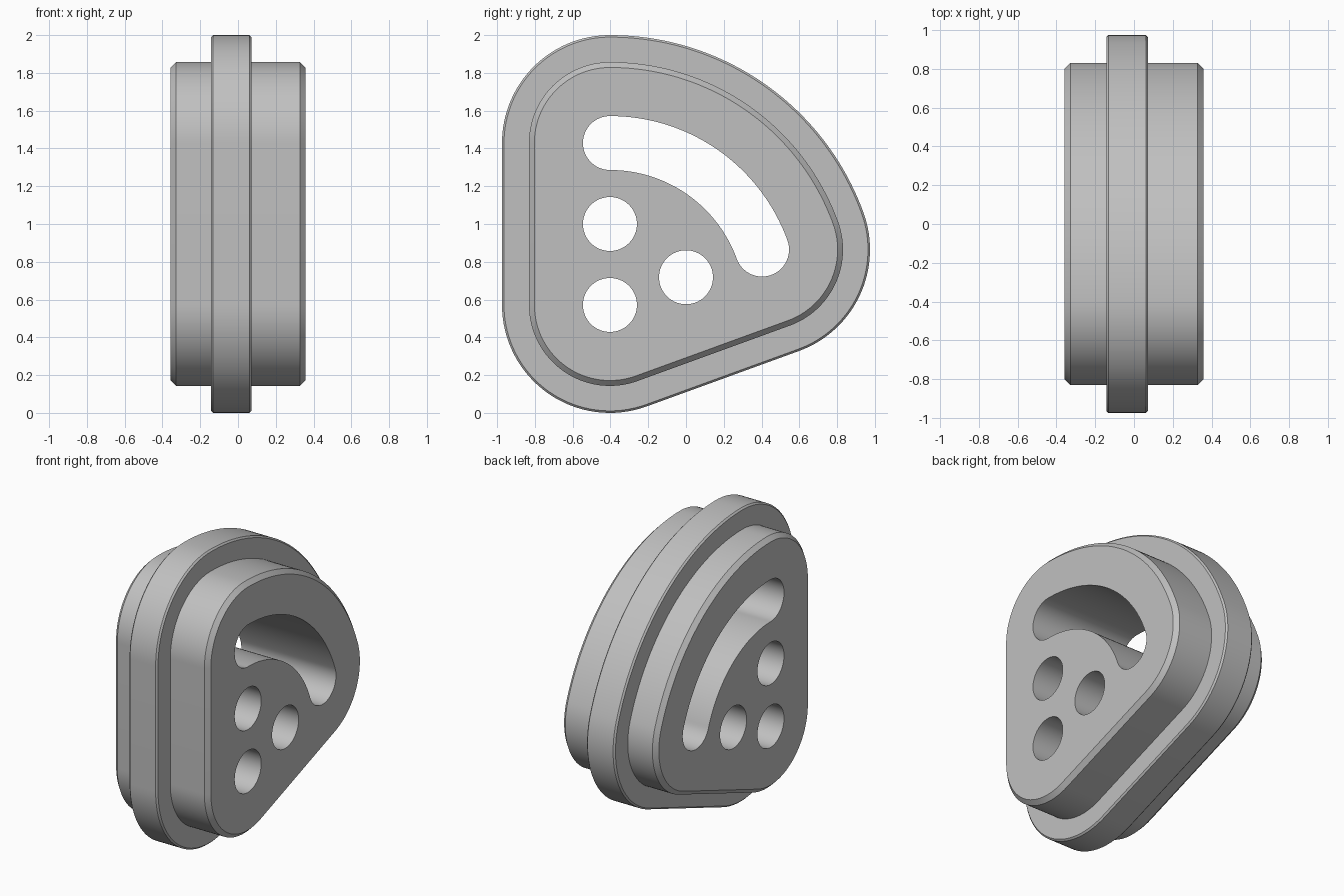
import bpy
import bmesh
from math import cos, sin, radians
from mathutils import Vector

cube = bpy.data.objects.get("Cube")
if cube:
    bpy.data.objects.remove(cube, do_unlink=True)

U = 1 / 7            # module of the part
TILT = 20            # slope of the lower edge, degrees
STEPS = 32


def polar(center, radius, angle):
    a = radians(angle)
    return center + Vector((cos(a), sin(a))) * radius


def arc(center, radius, start, end, steps=STEPS):
    return [polar(center, radius, start + (end - start) * i / steps)
            for i in range(steps + 1)]


# Centres in the (y, z) plane: pivot corner, top corner, side corner
pivot = Vector((-3 * U * cos(radians(TILT)), 4 * U))
top = polar(pivot, 6 * U, 90)
side = polar(pivot, 6 * U, TILT)


def outline(r):
    """Rounded sector outline at distance r around the corner centres."""
    return (arc(pivot, r, 180, 270 + TILT)
            + arc(side, r, TILT - 90, TILT)[:-1]
            + arc(pivot, 6 * U + r, TILT, 90, 2 * STEPS)
            + arc(top, r, 90, 180)[1:])


def circle(center):
    return arc(center, U, 0, 360, 2 * STEPS)[:-1]


# Curved slot and three round holes
slot = (arc(pivot, 7 * U, TILT, 90, 2 * STEPS)
        + arc(top, U, 90, 270)[1:]
        + arc(pivot, 5 * U, 90, TILT, 2 * STEPS)[1:]
        + arc(side, U, TILT + 180, TILT + 360)[1:-1])
holes = [slot, circle(pivot), circle(polar(pivot, 3 * U, 90)),
         circle(polar(pivot, 3 * U, TILT))]

# Outer cross-section as (x, radius): chamfered body with a raised flange
half, body, flange = 2.5 * U, 3 * U, 4 * U
left, right = -U, 0.5 * U
big, small = 0.2 * U, 0.075 * U
section = [(-half, body - big), (-half + big, body),
           (left, body), (left, flange - small), (left + small, flange),
           (right - small, flange), (right, flange - small), (right, body),
           (half - big, body), (half, body - big)]

bm = bmesh.new()


def ring(x, points):
    return [bm.verts.new((x, p.x, p.y)) for p in points]


def loft(rings):
    for a, b in zip(rings, rings[1:]):
        for i in range(len(a)):
            j = (i + 1) % len(a)
            bm.faces.new((a[i], a[j], b[j], b[i]))


# Outer shell and hole walls
shells = [[ring(x, outline(r)) for x, r in section]]
shells += [[ring(x, h) for x in (-half, half)] for h in holes]
for rings in shells:
    loft(rings)

# End faces with openings
for end, direction in ((0, -1), (-1, 1)):
    edges = []
    for rings in shells:
        loop = rings[end]
        edges += [bm.edges.get((loop[i - 1], loop[i])) for i in range(len(loop))]
    bmesh.ops.triangle_fill(bm, edges=edges, use_beauty=True,
                            normal=(direction, 0, 0))
bmesh.ops.recalc_face_normals(bm, faces=bm.faces[:])

mesh = bpy.data.meshes.new("flanged_plate")
bm.to_mesh(mesh)
bm.free()
plate = bpy.data.objects.new("flanged_plate", mesh)
bpy.context.collection.objects.link(plate)

# Plain grey material
grey = bpy.data.materials.new("plain grey")
grey.use_nodes = True
colour = (0.53, 0.53, 0.53, 1)
grey.diffuse_color = colour
grey.node_tree.nodes["Principled BSDF"].inputs["Base Color"].default_value = colour
mesh.materials.append(grey)

# Smooth curves, sharp chamfers
bpy.ops.object.select_all(action='DESELECT')
plate.select_set(True)
bpy.context.view_layer.objects.active = plate
bpy.ops.object.shade_smooth_by_angle(angle=radians(30))
